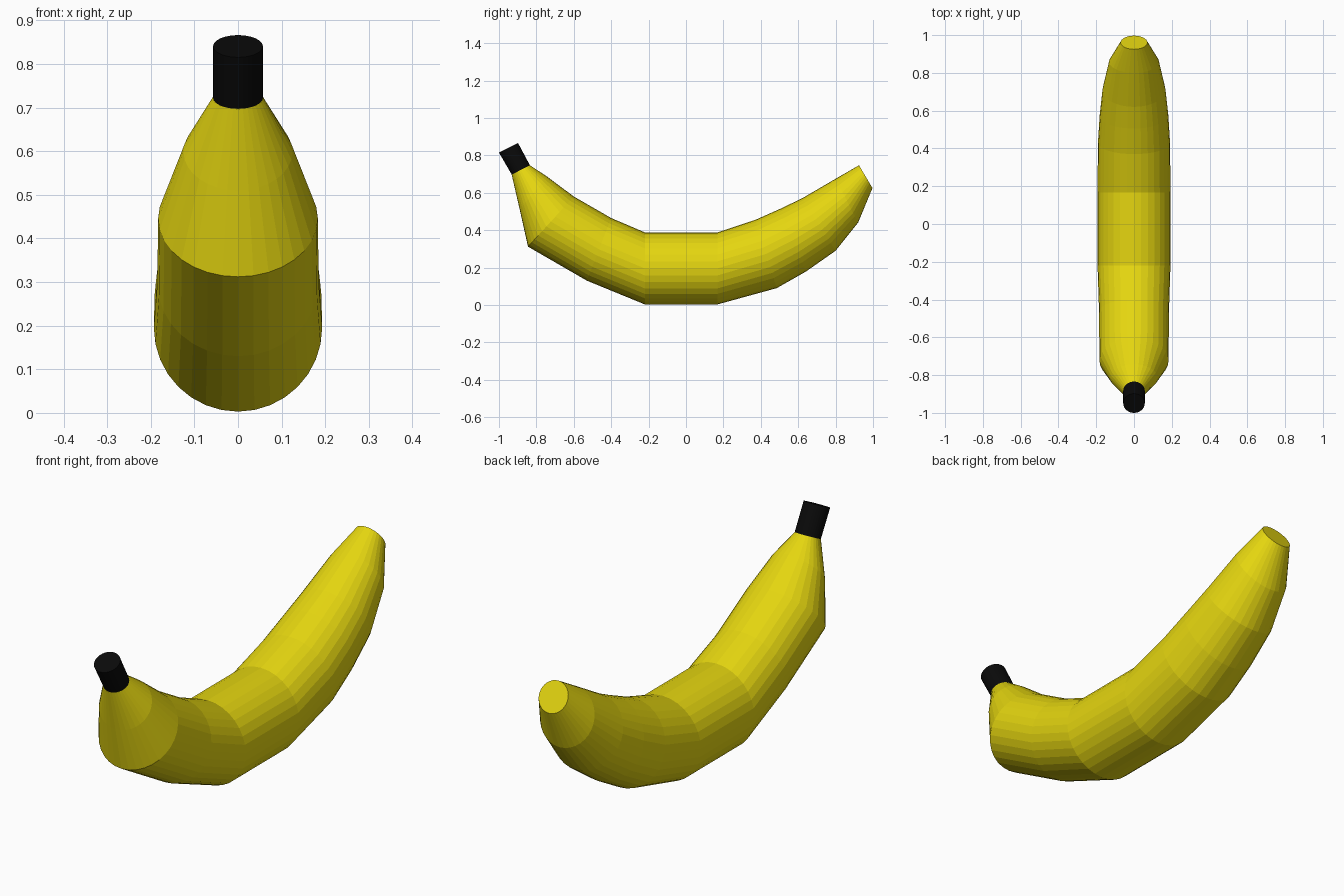
import bpy, bmesh, math
from mathutils import Vector

if "Cube" in bpy.data.objects:
    bpy.data.objects.remove(bpy.data.objects["Cube"])

SIDES = 32

def material(name, rgb):
    m = bpy.data.materials.new(name)
    m.diffuse_color = (*rgb, 1)
    m.use_nodes = True
    m.node_tree.nodes["Principled BSDF"].inputs["Base Color"].default_value = m.diffuse_color
    return m

def loft(name, rings, mat):
    """Rings are (inner y, inner z, outer y, outer z, half width in x)."""
    bm = bmesh.new()
    loops = []
    for y1, z1, y2, z2, rx in rings:
        a, b = Vector((0, y1, z1)), Vector((0, y2, z2))
        centre, up = (a + b) / 2, (a - b) / 2
        loop = []
        for i in range(SIDES):
            t = 2 * math.pi * i / SIDES
            loop.append(bm.verts.new(centre + up * math.cos(t) + Vector((rx * math.sin(t), 0, 0))))
        loops.append(loop)
    for p, q in zip(loops, loops[1:]):
        for i in range(SIDES):
            j = (i + 1) % SIDES
            bm.faces.new((p[i], p[j], q[j], q[i]))
    bm.faces.new(loops[0])
    bm.faces.new(loops[-1])
    bmesh.ops.recalc_face_normals(bm, faces=bm.faces[:])
    me = bpy.data.meshes.new(name)
    bm.to_mesh(me)
    bm.free()
    me.materials.append(mat)
    ob = bpy.data.objects.new(name, me)
    bpy.context.collection.objects.link(ob)
    return ob

# Curved fruit body, from the stem end to the blunt tip
loft("banana_body", [
    (-0.835, 0.747, -0.932, 0.697, 0.057),
    (-0.743, 0.687, -0.889, 0.510, 0.125),
    (-0.600, 0.580, -0.845, 0.312, 0.183),
    (-0.400, 0.465, -0.530, 0.130, 0.185),
    (-0.220, 0.388, -0.220, 0.003, 0.193),
    (0.168, 0.388, 0.168, 0.003, 0.193),
    (0.370, 0.455, 0.485, 0.090, 0.191),
    (0.505, 0.515, 0.640, 0.178, 0.182),
    (0.620, 0.570, 0.800, 0.290, 0.167),
    (0.800, 0.675, 0.920, 0.440, 0.132),
    (0.925, 0.747, 0.997, 0.625, 0.071),
], material("yellow_peel", (0.78, 0.67, 0.005)))

# Dark stem
loft("stem", [
    (-0.898, 0.866, -1.000, 0.815, 0.057),
    (-0.834, 0.746, -0.931, 0.696, 0.057),
], material("dark_stem", (0.003, 0.003, 0.003)))
